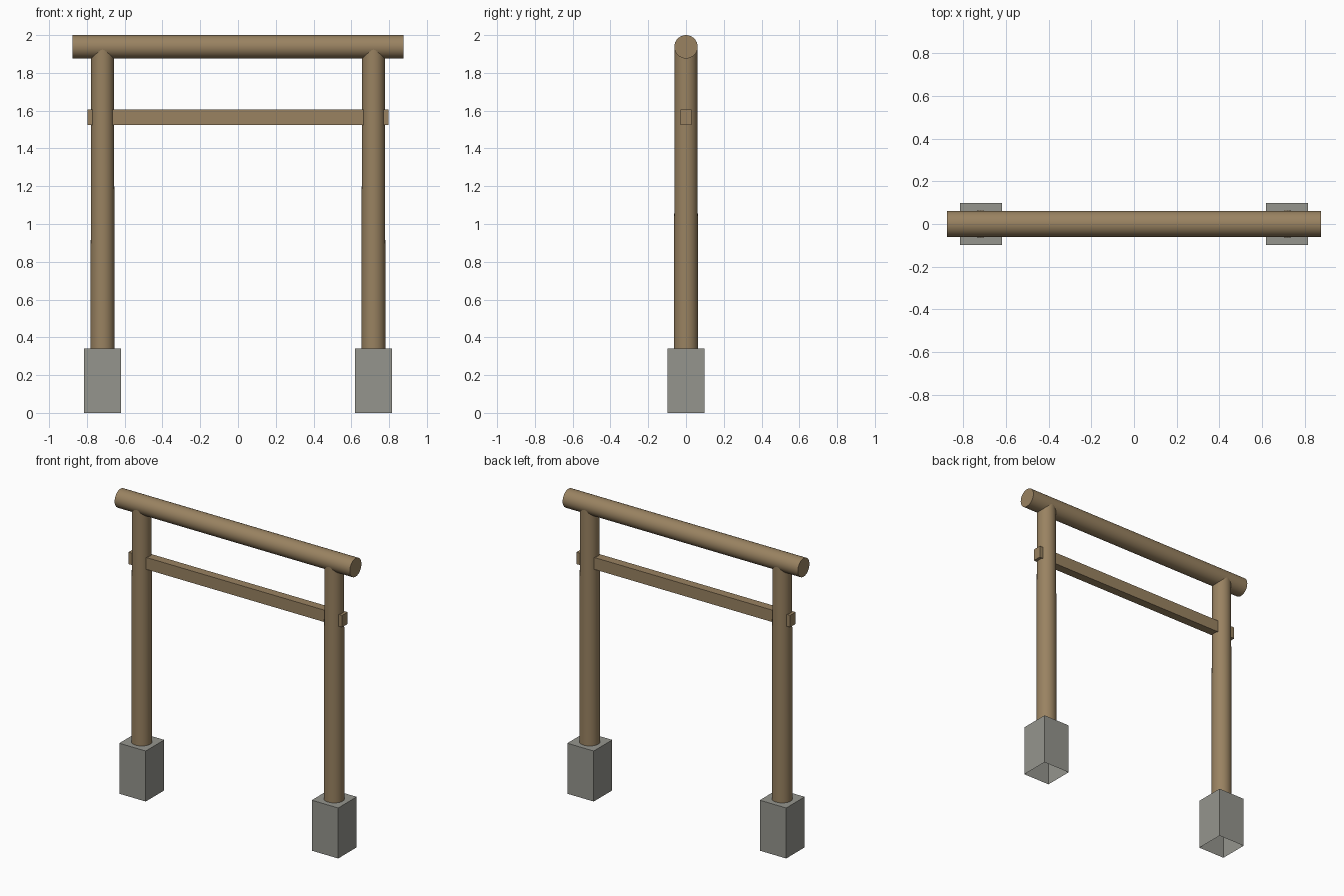
import bpy, bmesh
from math import radians, pi
from mathutils import Matrix

default = bpy.data.objects.get("Cube")
if default:
    bpy.data.objects.remove(default, do_unlink=True)


def material(name, rgb):
    mat = bpy.data.materials.new(name)
    mat.use_nodes = True
    colour = (*rgb, 1)
    mat.diffuse_color = colour
    shader = mat.node_tree.nodes["Principled BSDF"]
    shader.inputs["Base Color"].default_value = colour
    shader.inputs["Roughness"].default_value = 0.8
    return mat


wood = material("brown wood", (0.32, 0.225, 0.12))
stone = material("grey stone", (0.3, 0.3, 0.27))


def finish(name, bm, mat, smooth=False):
    mesh = bpy.data.meshes.new(name)
    bm.to_mesh(mesh)
    bm.free()
    mesh.materials.append(mat)
    obj = bpy.data.objects.new(name, mesh)
    bpy.context.collection.objects.link(obj)
    if smooth:
        bpy.ops.object.select_all(action="DESELECT")
        obj.select_set(True)
        bpy.context.view_layer.objects.active = obj
        bpy.ops.object.shade_smooth_by_angle(angle=radians(35))
    return obj


def box(name, size, centre, mat, open_bottom=False):
    bm = bmesh.new()
    bmesh.ops.create_cube(bm, size=1)
    bmesh.ops.scale(bm, vec=size, verts=bm.verts)
    bmesh.ops.translate(bm, vec=centre, verts=bm.verts)
    if open_bottom:
        bm.normal_update()
        under = [f for f in bm.faces if f.normal.z < -0.9]
        bmesh.ops.delete(bm, geom=under, context="FACES")
    return finish(name, bm, mat)


def log(name, r_start, r_end, length, centre, mat, turn=0):
    bm = bmesh.new()
    place = Matrix.Translation(centre) @ Matrix.Rotation(turn, 4, "Y")
    bmesh.ops.create_cone(bm, cap_ends=True, segments=32, radius1=r_start,
                          radius2=r_end, depth=length, matrix=place)
    return finish(name, bm, mat, smooth=True)


post_x = 0.717
block_top = 0.34
beam_r = 0.062
beam_z = 2 - beam_r

# Posts on hollow stone footings
for side, sign in (("left", 1), ("right", -1)):
    x = sign * post_x
    box(side + "_footing", (0.197, 0.197, block_top), (x, 0, block_top / 2),
        stone, open_bottom=True)
    log(side + "_post", 0.064, 0.06, beam_z - block_top,
        (x, 0, (beam_z + block_top) / 2), wood)

# Round top beam and square tie beam
log("top_beam", beam_r, beam_r, 1.752, (0, 0, beam_z), wood, turn=pi / 2)
box("tie_beam", (1.592, 0.058, 0.08), (0, 0, 1.565), wood)
